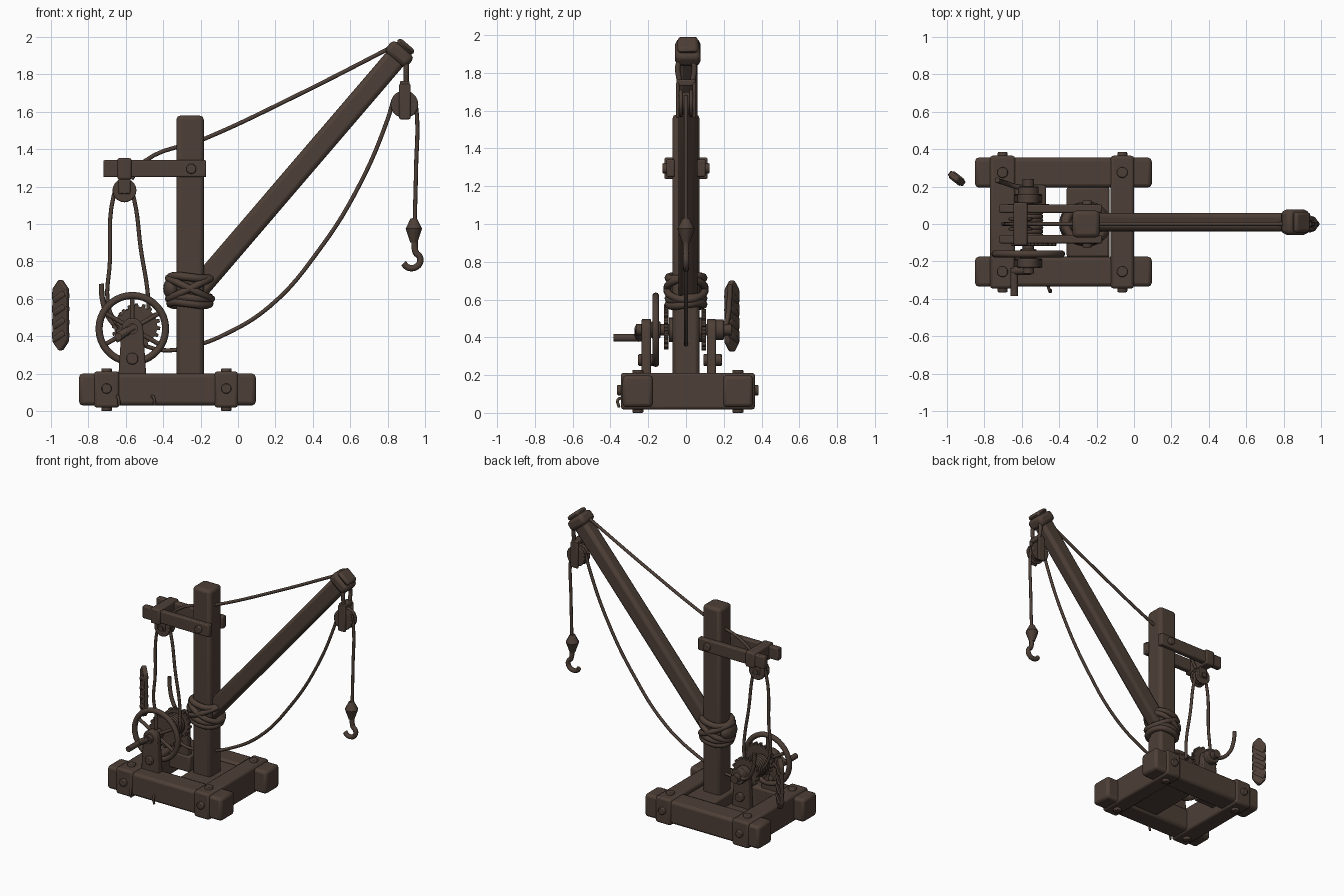
import bpy, math
from math import sin, cos, pi
from mathutils import Vector, Matrix

if "Cube" in bpy.data.objects:
    bpy.data.objects.remove(bpy.data.objects["Cube"], do_unlink=True)

wood = bpy.data.materials.new("dark brown wood")
wood.use_nodes = True
COLOUR = (0.075, 0.050, 0.038, 1)
wood.diffuse_color = COLOUR
wood.node_tree.nodes["Principled BSDF"].inputs["Base Color"].default_value = COLOUR


def finish(name, bevel=0.0, angle=40):
    """Name, bevel, colour and shade the active object."""
    ob = bpy.context.object
    ob.name = name
    ob.data.materials.append(wood)
    if bevel:
        m = ob.modifiers.new("bevel", "BEVEL")
        m.width, m.segments = bevel, 2
    bpy.ops.object.shade_smooth_by_angle(angle=math.radians(angle))
    return ob


def box(name, lo, hi, bevel=0.015):
    lo, hi = Vector(lo), Vector(hi)
    bpy.ops.mesh.primitive_cube_add(size=1, location=(lo + hi) / 2)
    bpy.context.object.scale = hi - lo
    bpy.ops.object.transform_apply(location=False, rotation=False)
    return finish(name, bevel)


def rod(name, a, b, r, r2=None, sides=20, bevel=0.0):
    a, b = Vector(a), Vector(b)
    bpy.ops.mesh.primitive_cone_add(vertices=sides, radius1=r, radius2=r if r2 is None else r2,
                                    depth=(b - a).length, location=(a + b) / 2)
    bpy.context.object.rotation_euler = (b - a).to_track_quat("Z", "Y").to_euler()
    return finish(name, bevel)


def rope(name, points, r=0.011, closed=False):
    cu = bpy.data.curves.new(name, "CURVE")
    cu.dimensions = "3D"
    cu.bevel_depth, cu.bevel_resolution, cu.resolution_u = r, 2, 6
    cu.use_fill_caps = True
    sp = cu.splines.new("BEZIER")
    sp.bezier_points.add(len(points) - 1)
    for p, co in zip(sp.bezier_points, points):
        p.co = co
        p.handle_left_type = p.handle_right_type = "AUTO"
    sp.use_cyclic_u = closed
    ob = bpy.data.objects.new(name, cu)
    bpy.context.collection.objects.link(ob)
    bpy.ops.object.select_all(action="DESELECT")
    bpy.context.view_layer.objects.active = ob
    ob.select_set(True)
    bpy.ops.object.convert(target="MESH")
    return finish(name, angle=60)


def ring(name, centre, radius, r, axis="Y"):
    bpy.ops.mesh.primitive_torus_add(location=centre, major_radius=radius, minor_radius=r,
                                     major_segments=36, minor_segments=10)
    if axis == "Y":
        bpy.context.object.rotation_euler.x = pi / 2
    return finish(name)


def plate(name, outline, y0, y1, bevel=0.005):
    """Extrude an x-z outline from y0 to y1."""
    n = len(outline)
    verts = [(x, y, z) for y in (y0, y1) for x, z in outline]
    faces = [tuple(range(n)), tuple(reversed(range(n, 2 * n)))]
    faces += [(i, i + n, (i + 1) % n + n, (i + 1) % n) for i in range(n)]
    me = bpy.data.meshes.new(name)
    me.from_pydata(verts, [], faces)
    ob = bpy.data.objects.new(name, me)
    bpy.context.collection.objects.link(ob)
    bpy.ops.object.select_all(action="DESELECT")
    bpy.context.view_layer.objects.active = ob
    ob.select_set(True)
    return finish(name, bevel)


# Base frame: two long beams, two strapped cross beams and the post footing
for side, y0, y1 in (("front", -0.335, -0.175), ("back", 0.195, 0.355)):
    box(side + "_base_beam", (-0.85, y0, 0.03), (0.095, y1, 0.2), 0.02)
for side, x0, x1 in (("right", -0.77, -0.635), ("left", -0.125, 0.0)):
    box(side + "_cross_beam", (x0, -0.345, 0.018), (x1, 0.365, 0.212), 0.015)
    xm = (x0 + x1) / 2
    for y in (-0.255, 0.275):
        rod(side + "_frame_bolt", (xm, y, 0), (xm, y, 0.228), 0.03, sides=10, bevel=0.006)
    rod(side + "_end_bolt", (xm, -0.365, 0.12), (xm, 0.385, 0.12), 0.028, sides=10, bevel=0.006)
box("post_footing", (-0.36, -0.18, 0.04), (-0.13, 0.2, 0.19))
for x in (-0.65, -0.46):
    rope("bent_nail", [(x, -0.33, 0.08), (x + 0.01, -0.36, 0.07), (x + 0.015, -0.355, 0.03)], 0.008)

# Post with rounded head
box("post", (-0.33, -0.072, 0.05), (-0.183, 0.072, 1.58), 0.022)

# Boom with its cap, built along its own axis
foot, head = Vector((-0.25, 0.01, 0.61)), Vector((0.885, 0.01, 1.935))
turn = (head - foot).to_track_quat("Z", "Y")


def along_boom(name, start, end, wide, deep, bevel):
    ob = box(name, (-wide / 2, -deep / 2, start), (wide / 2, deep / 2, end), bevel)
    ob.data.transform(Matrix.Translation(ob.location))
    ob.location = foot
    ob.rotation_euler = (-0.0, math.atan2(head.x - foot.x, head.z - foot.z), 0)
    return ob


length = (head - foot).length
along_boom("boom", 0, length, 0.118, 0.1, 0.025)
along_boom("boom_cap", length - 0.075, length + 0.005, 0.15, 0.135, 0.025)
along_boom("boom_cap_tip", length, length + 0.035, 0.11, 0.11, 0.025)

# Lashing that ties the boom to the post
for z in (0.575, 0.605, 0.715):
    rope("lashing_band", [(-0.257 + 0.105 * cos(a) * 1.0, 0.092 * sin(a), z + 0.008 * sin(2 * a))
                          for a in [i * pi / 4 for i in range(8)]], 0.022, True)
for s in (-1, 1):
    rope("lashing_cross", [(-0.257 + 0.115 * cos(a), 0.1 * sin(a), 0.655 + s * 0.055 * cos(a))
                           for a in [i * pi / 4 for i in range(8)]], 0.02, True)
bpy.ops.mesh.primitive_uv_sphere_add(segments=16, ring_count=10, location=(-0.355, 0, 0.655))
bpy.context.object.scale = (0.045, 0.08, 0.06)
finish("lashing_knot")

# Rear arms clamped to the post, with cross block and bolts
for s in (-1, 1):
    box("rear_arm", (-0.72, min(s * 0.06, s * 0.104), 1.25), (-0.17, max(s * 0.06, s * 0.104), 1.342), 0.008)
rod("arm_bolt", (-0.25, -0.125, 1.295), (-0.25, 0.125, 1.295), 0.028, sides=10, bevel=0.006)
box("arm_cross_block", (-0.645, -0.115, 1.238), (-0.57, 0.115, 1.352), 0.01)


def pulley(name, x, z, r):
    for s in (-1, 1):
        rod(name + "_cheek", (x, s * 0.018, z), (x, s * 0.036, z), r, bevel=0.006)
    rod(name + "_sheave", (x, -0.02, z), (x, 0.02, z), r * 0.8)
    rod(name + "_pin", (x, -0.05, z), (x, 0.05, z), r * 0.3, sides=10)


pulley("rear_pulley", -0.607, 1.18, 0.064)
box("rear_pulley_strap", (-0.64, -0.042, 1.16), (-0.575, 0.042, 1.26), 0.008)
pulley("boom_pulley", 0.89, 1.64, 0.074)
for s in (-1, 1):
    box("boom_pulley_strap", (0.862, s * 0.044 - 0.009, 1.56), (0.922, s * 0.044 + 0.009, 1.75), 0.007)
box("boom_pulley_yoke", (0.865, -0.05, 1.73), (0.918, 0.05, 1.765), 0.008)
rope("hanging_link", [(0.9, -0.035, 1.75), (0.9, -0.04, 1.85), (0.9, 0, 1.9), (0.9, 0.04, 1.85),
                      (0.9, 0.035, 1.75)], 0.014)

# Ropes
rope("stay_rope", [(0.86, 0, 1.965), (0.3, 0, 1.68), (-0.18, 0, 1.455), (-0.5, 0, 1.335), (-0.57, 0, 1.24)])
rope("hoist_rope", [(0.83, 0, 1.66), (0.80, 0, 1.56), (0.65, 0, 1.21), (0.44, 0, 0.87), (0.17, 0, 0.56),
                    (-0.08, 0, 0.405), (-0.23, 0, 0.35), (-0.4, 0, 0.325), (-0.53, 0, 0.36)])
rope("winch_rope_right", [(-0.63, 0, 1.23), (-0.665, 0, 1.15), (-0.685, 0, 0.8), (-0.69, 0, 0.55), (-0.62, 0, 0.42)])
rope("winch_rope_left", [(-0.585, 0, 1.22), (-0.555, 0, 1.13), (-0.52, 0, 0.87), (-0.48, 0, 0.6), (-0.48, 0, 0.47)])
rope("hook_rope", [(0.94, 0, 1.68), (0.955, 0, 1.6), (0.952, 0, 1.3), (0.945, 0, 1.02)])

# Hook block and hook
rod("hook_block_top", (0.94, 0, 0.975), (0.94, 0, 1.03), 0.046, 0.018, 10)
rod("hook_block_bottom", (0.94, 0, 0.9), (0.94, 0, 0.975), 0.02, 0.046, 10)
rope("hook", [(0.945, 0, 0.92), (0.945, 0, 0.875)]
     + [(0.928 + 0.047 * cos(a), 0, 0.808 + 0.044 * sin(a)) for a in [pi / 3 - i * pi / 5 for i in range(7)]], 0.017)

# Winch: bearings, axle, drum, gears
WX, WZ = -0.565, 0.44
support = [(WX - 0.075, 0.18), (WX + 0.075, 0.18)]
support += [(WX + 0.058 * cos(a), WZ + 0.058 * sin(a)) for a in [i * pi / 8 for i in range(9)]]
for y0, y1 in ((-0.235, -0.185), (0.11, 0.16)):
    plate("winch_support", support, y0, y1, 0.008)
    rod("support_bolt", (WX, y0 - 0.018, 0.28), (WX, y1 + 0.03, 0.28), 0.032, sides=12, bevel=0.006)
box("support_ledge", (-0.66, 0.1, 0.08), (-0.47, 0.21, 0.2), 0.01)
rod("axle", (WX, -0.265, WZ), (WX, 0.24, WZ), 0.03)
rod("axle_hub", (WX, 0.15, WZ), (WX, 0.2, WZ), 0.055, bevel=0.006)
rod("drum", (WX, -0.09, WZ), (WX, 0.09, WZ), 0.065)
for i in range(7):
    ring("drum_coil", (WX, -0.06 + i * 0.02, WZ), 0.068, 0.012)


def gear(name, x, y, z, r, teeth):
    steps = [(i + k, q) for i in range(teeth) for k, q in ((0, 0.86), (0.4, 0.86), (0.5, 1), (0.9, 1))]
    plate(name, [(x + r * q * cos(2 * pi * t / teeth), z + r * q * sin(2 * pi * t / teeth))
                 for t, q in steps], y - 0.012, y + 0.012, 0.002)


gear("front_gear", -0.535, -0.105, 0.455, 0.12, 18)
gear("back_gear", WX, 0.095, WZ, 0.11, 16)

# Spoked hand wheel and crank
ring("wheel_rim", (WX, -0.16, WZ), 0.178, 0.019)
rod("wheel_hub", (WX, -0.185, WZ), (WX, -0.135, WZ), 0.045, bevel=0.006)
for i in range(6):
    a = i * pi / 3 + pi / 6
    rod("wheel_spoke", (WX, -0.16, WZ), (WX + 0.175 * cos(a), -0.16, WZ + 0.175 * sin(a)), 0.012, sides=10)
rod("crank_arm", (WX + 0.01, -0.25, WZ + 0.01), (-0.645, -0.25, 0.395), 0.022, sides=12)
rod("crank_handle", (-0.64, -0.385, 0.397), (-0.64, -0.235, 0.397), 0.02, sides=12)

# Curved brake lever behind the drum
rope("brake_lever", [(-0.73, 0.235, 0.68), (-0.725, 0.23, 0.6), (-0.69, 0.22, 0.5), (-0.63, 0.2, 0.445),
                     (WX, 0.19, WZ)], 0.014)

# Loose twisted bundle standing beside the frame: pointed ends, slanted bulges
bundle = [(-0.05, 0.32), (0.0, 0.32)]
outline = [(-0.008, 0.325), (0.008, 0.325), (0.046, 0.37)]
outline += [(0.046 if i % 2 == 0 else 0.05, 0.37 + i * 0.035) for i in range(1, 8)]
outline += [(0.046, 0.655), (0.008, 0.7), (-0.008, 0.7), (-0.046, 0.655)]
outline += [(-0.046 if i % 2 == 0 else -0.05, 0.37 + i * 0.035) for i in range(7, 0, -1)] + [(-0.046, 0.37)]
core = plate("loose_bundle", outline, -0.016, 0.016, 0.006)
strands = [rod("loose_bundle_strand", (-0.036, 0, z), (0.036, 0, z + 0.04), 0.024, sides=10, bevel=0.008)
           for z in (0.38, 0.45, 0.52, 0.59)]
for ob in [core] + strands:
    ob.location += Vector((-0.948, 0.243, 0))
    spin = Matrix.Rotation(math.radians(-38), 4, "Z")
    pivot = Matrix.Translation((-0.948, 0.243, 0))
    bpy.context.view_layer.update()
    ob.matrix_world = pivot @ spin @ pivot.inverted() @ ob.matrix_world
